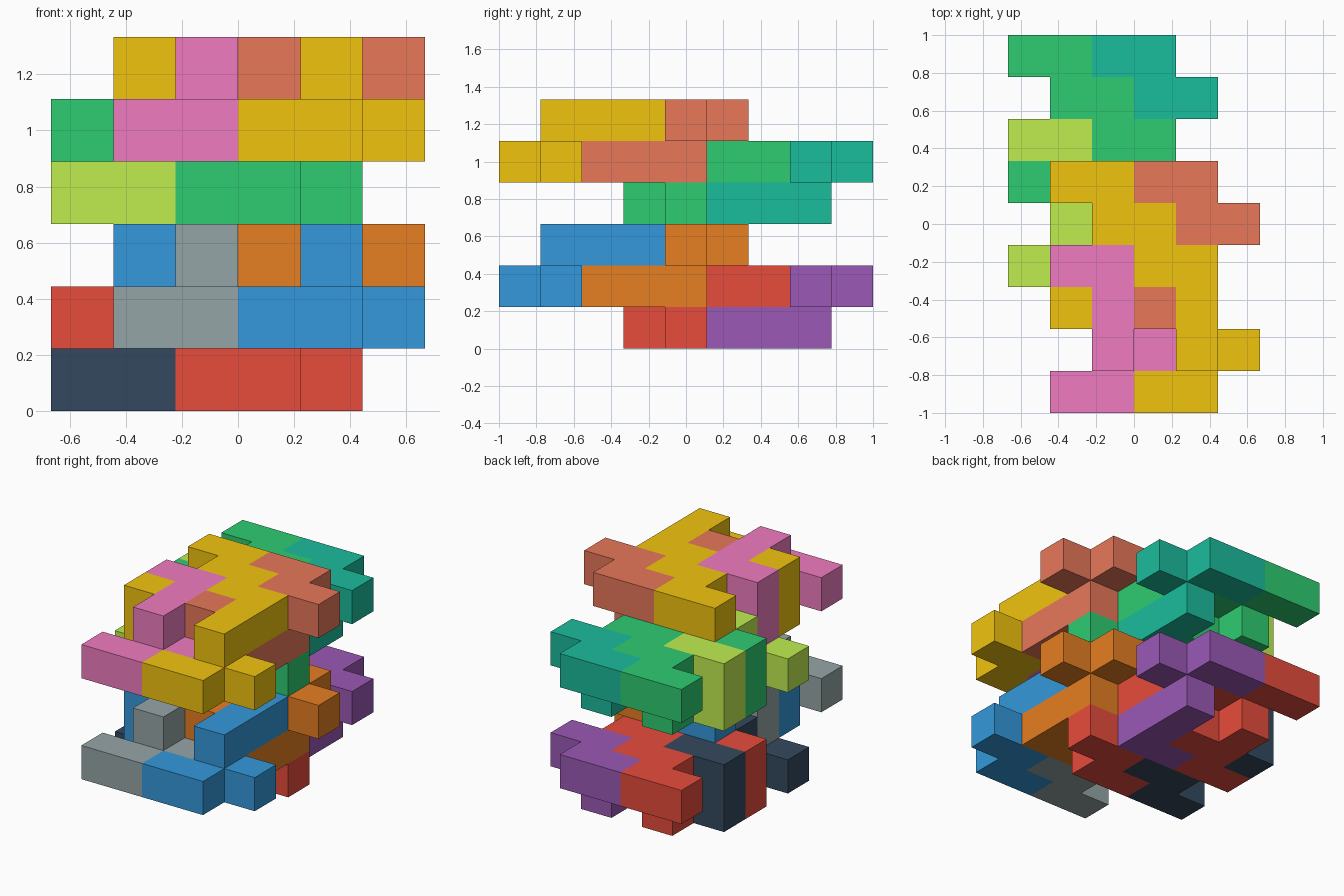
import bpy, bmesh
from mathutils import Vector

if "Cube" in bpy.data.objects:
    bpy.data.objects.remove(bpy.data.objects["Cube"])

S = 2 / 9  # edge of one cube cell

# Nine-cell puzzle piece: (column, row, layer)
PIECE = [(1, 0, 0), (2, 0, 0), (2, 1, 0), (3, 1, 0), (1, 3, 0),
         (2, 1, 1), (2, 2, 1), (1, 3, 1), (2, 3, 1)]
# The interlocking partner is the same piece turned half a turn about x
PARTNER = [(i, 5 - j, 1 - k) for i, j, k in PIECE]


def material(name, hex_rgb):
    lin = []
    for n in (0, 2, 4):
        c = int(hex_rgb[n:n + 2], 16) / 255
        lin.append(c / 12.92 if c <= 0.04045 else ((c + 0.055) / 1.055) ** 2.4)
    mat = bpy.data.materials.new(name)
    mat.diffuse_color = (*lin, 1)
    mat.use_nodes = True
    mat.node_tree.nodes["Principled BSDF"].inputs["Base Color"].default_value = mat.diffuse_color
    return mat


def add_piece(name, cells, shift, mat):
    """Closed skin around a set of cube cells."""
    filled = {tuple(a + b for a, b in zip(c, shift)) for c in cells}
    bm = bmesh.new()
    for cell in filled:
        centre = Vector(cell) + Vector((-2.5, -4, 0.5))
        for axis in range(3):
            for sign in (-1, 1):
                step = [0, 0, 0]
                step[axis] = sign
                if tuple(a + b for a, b in zip(cell, step)) in filled:
                    continue
                n = Vector(step)
                u = Vector([float(a == (axis + 1) % 3) for a in range(3)])
                v = n.cross(u)
                ring = [(-1, -1), (1, -1), (1, 1), (-1, 1)]
                bm.faces.new([bm.verts.new((centre + (n + u * a + v * b) / 2) * S)
                              for a, b in ring])
    bmesh.ops.remove_doubles(bm, verts=bm.verts, dist=1e-4)
    bmesh.ops.dissolve_limit(bm, angle_limit=0.01, verts=bm.verts, edges=bm.edges)
    mesh = bpy.data.meshes.new(name)
    bm.to_mesh(mesh)
    bm.free()
    mesh.materials.append(mat)
    bpy.context.collection.objects.link(bpy.data.objects.new(name, mesh))


# Four interlocking groups: offset in cells, then left, middle and right colours
GROUPS = [
    ((-1, 3, 0), ("navy", "34495e"), ("red", "e74c3c"), ("purple", "9b59b6")),
    ((0, 0, 1), ("grey", "95a5a6"), ("blue", "3498db"), ("orange", "e67e22")),
    ((-1, 3, 3), ("lime", "c0ee50"), ("green", "2ecc71"), ("teal", "1abc9c")),
    ((0, 0, 4), ("pink", "f07cc0"), ("yellow", "f1c40f"), ("salmon", "e8785a")),
]

for (x, y, z), *colours in GROUPS:
    left, middle, right = [(n, material(n, h)) for n, h in colours]
    add_piece(left[0] + "_piece", PIECE, (x, y, z), left[1])
    add_piece(middle[0] + "_piece", PIECE, (x + 2, y, z), middle[1])
    add_piece(middle[0] + "_partner_piece", PARTNER, (x, y, z), middle[1])
    add_piece(right[0] + "_partner_piece", PARTNER, (x + 2, y, z), right[1])
